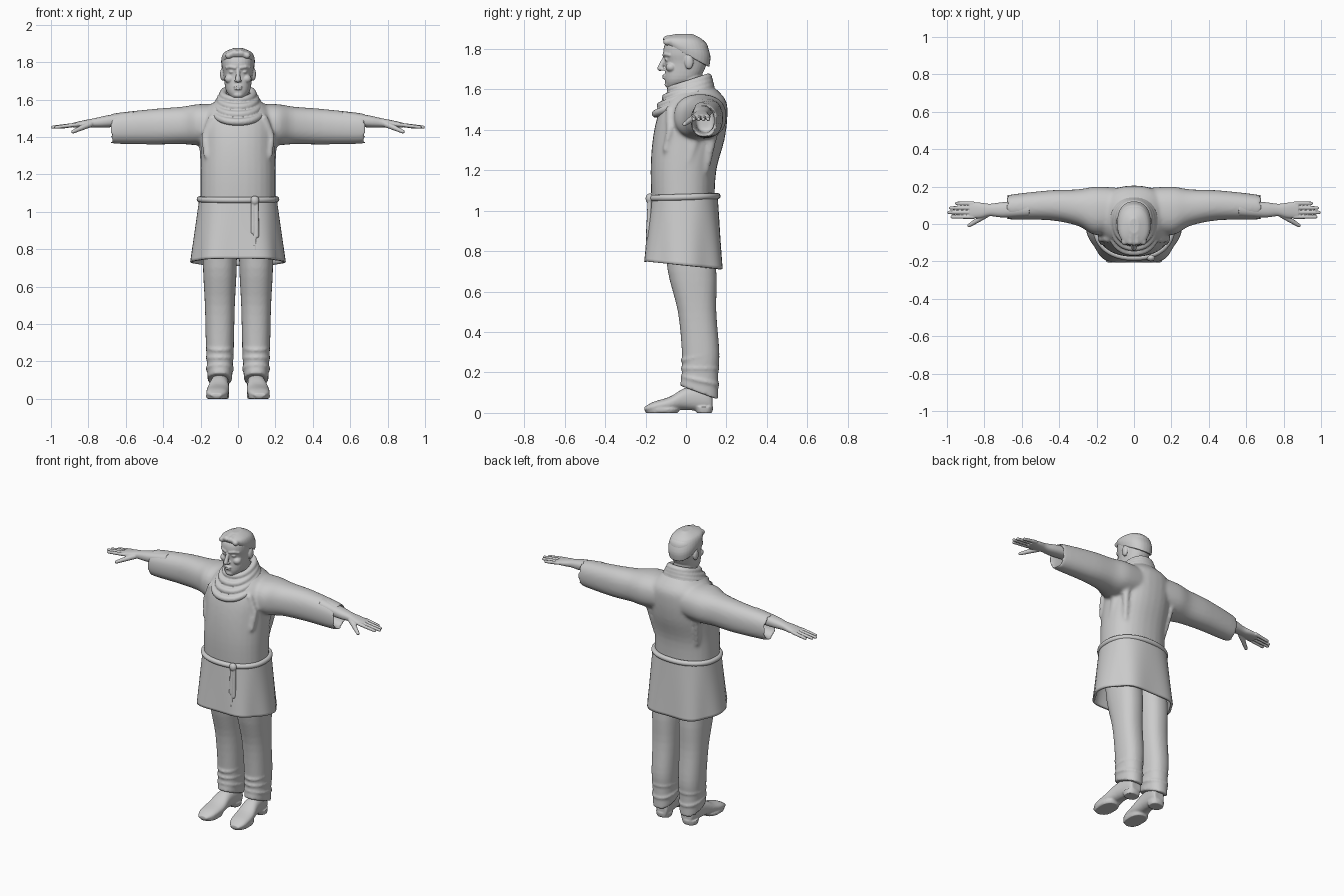
import bpy
import bmesh
import math
from mathutils import Matrix, Vector

if "Cube" in bpy.data.objects:
    bpy.data.objects.remove(bpy.data.objects["Cube"])

colour = (0.6, 0.6, 0.6, 1)
grey = bpy.data.materials.new("plain grey")
grey.use_nodes = True
grey.diffuse_color = colour
grey.node_tree.nodes["Principled BSDF"].inputs["Base Color"].default_value = colour


def smooth_rings(rings, steps=4):
    """Add in-between sections on a smooth curve through the given ones."""
    rings = [Vector(ring) for ring in rings]
    padded = [rings[0], *rings, rings[-1]]
    result = []
    for before, start, end, after in zip(padded, padded[1:], padded[2:], padded[3:]):
        leave, arrive = (end - before) / 2, (after - start) / 2
        for step in range(steps):
            s = step / steps
            ease = s * s * (3 - 2 * s)
            result.append(start.lerp(end, ease) + leave * s * (1 - s) ** 2
                          - arrive * s * s * (1 - s))
    return result + [rings[-1]]


def loft(bm, axis, rings, middle=0, drift=0, sides=32, power=2.3, cap=True, fold=0, closed=False):
    """Skin rounded sections; ring = (position, half width, near, far, optional tilt)."""
    rings = [tuple(ring) + (0,) * (5 - len(ring)) for ring in rings]
    if not closed:
        rings = smooth_rings(rings)
    loops = []
    for index, (position, half, near, far, tilt) in enumerate(rings):
        loop = []
        for k in range(sides):
            angle = math.tau * k / sides
            cosine, sine = math.cos(angle), math.sin(angle)
            wave = 1 + fold * index / len(rings) * math.cos(6 * angle)
            across = math.copysign(abs(cosine) ** (2 / power), cosine) * wave
            along = math.copysign(abs(sine) ** (2 / power), sine) * wave
            u = middle + drift * position + half * across
            v = (near + far) / 2 + (far - near) / 2 * along
            w = position + tilt * along
            corner = {"x": (w, v, u), "y": (u, w, v), "z": (u, v, w)}[axis]
            loop.append(bm.verts.new(corner))
        loops.append(loop)
    pairs = list(zip(loops, loops[1:]))
    if closed:
        pairs.append((loops[-1], loops[0]))
    elif cap:
        bm.faces.new(loops[0])
        bm.faces.new(loops[-1])
    for low, high in pairs:
        for k in range(sides):
            following = (k + 1) % sides
            bm.faces.new((low[k], low[following], high[following], high[k]))


def roll(bm, height, half, near, far, tilt, thickness, middle=0):
    """Closed tube of cloth or cord lying round the body."""
    rings = []
    for k in range(12):
        angle = math.tau * k / 12
        out, up = thickness * math.cos(angle), thickness * math.sin(angle)
        rings.append((height + up, half + out, near - out, far + out, tilt))
    loft(bm, "z", rings, middle=middle, sides=48, power=2.2, closed=True)


def ball(bm, centre, radii):
    place = Matrix.Translation(centre) @ Matrix.Diagonal((*radii, 1))
    bmesh.ops.create_icosphere(bm, subdivisions=3, radius=1, matrix=place)


def limb(bm, points, thick, thin):
    """Round-jointed limb through the points, tapering from thick to thin."""
    points = [Vector(point) for point in points]
    last = len(points) - 1
    radii = [thick + (thin - thick) * i / last for i in range(len(points))]
    for point, radius in zip(points, radii):
        ball(bm, point, (radius, radius, radius))
    for i in range(last):
        step = points[i + 1] - points[i]
        turn = step.to_track_quat("Z", "Y").to_matrix().to_4x4()
        place = Matrix.Translation(points[i] + step / 2) @ turn
        bmesh.ops.create_cone(bm, cap_ends=True, segments=20, radius1=radii[i],
                              radius2=radii[i + 1], depth=step.length, matrix=place)


def mirror_copy(bm):
    copy = bmesh.ops.duplicate(bm, geom=bm.verts[:] + bm.edges[:] + bm.faces[:])
    for item in copy["geom"]:
        if isinstance(item, bmesh.types.BMVert):
            item.co.x *= -1


def finish(bm, name, voxel=0, smooth=3, shell=0):
    """Turn the mesh into an object, optionally merged into one skin or thickened."""
    bmesh.ops.recalc_face_normals(bm, faces=bm.faces[:])
    for face in bm.faces:
        face.smooth = True
    mesh = bpy.data.meshes.new(name)
    bm.to_mesh(mesh)
    bm.free()
    mesh.materials.append(grey)
    obj = bpy.data.objects.new(name, mesh)
    bpy.context.collection.objects.link(obj)
    if shell:
        thickness = obj.modifiers.new("thickness", "SOLIDIFY")
        thickness.thickness, thickness.offset = shell, 0
    if voxel:
        blend = obj.modifiers.new("blend", "REMESH")
        blend.mode, blend.voxel_size, blend.use_smooth_shade = "VOXEL", voxel, True
        soften = obj.modifiers.new("soften", "SMOOTH")
        soften.factor, soften.iterations = 0.5, smooth


# Tunic top: hollow wide sleeves, sagging folds and the torso
bm = bmesh.new()
loft(bm, "x", [(.05, .1, -.03, .19), (.2, .11, -.06, .2), (.3, .1, -.01, .185),
               (.45, .095, .02, .18), (.67, .08, .025, .155), (.65, .065, .04, .14),
               (.55, .06, .05, .14)], middle=1.475, drift=-.045)
limb(bm, [(.14, -.08, 1.5), (.18, -.08, 1.4), (.17, -.1, 1.3)], .02, .015)
limb(bm, [(.15, .16, 1.5), (.17, .13, 1.36), (.15, .1, 1.2)], .03, .015)
limb(bm, [(.19, .05, 1.36), (.18, 0, 1.2), (.17, -.08, 1.1)], .02, .015)
mirror_copy(bm)
loft(bm, "z", [(1.03, .2, -.17, .14), (1.2, .2, -.175, .15), (1.35, .2, -.165, .19),
               (1.47, .2, -.14, .205), (1.55, .17, -.1, .195), (1.62, .08, -.04, .13)])
finish(bm, "tunic_top", voxel=.01, smooth=6)

# Tunic skirt flares to a wavy hem, lower at the back
bm = bmesh.new()
skirt = []
for k in range(5):
    drop = k / 4
    skirt.append((1.07 - .34 * drop, .2 + .04 * drop, -.17 - .035 * drop,
                  .15 + .03 * drop, -.02 * drop))
loft(bm, "z", skirt, sides=64, power=2.5, cap=False, fold=.04)
finish(bm, "tunic_skirt", shell=.014)

# Cord belt around the waist
bm = bmesh.new()
roll(bm, 1.067, .205, -.18, .155, .005, .016)
finish(bm, "belt")

# Belt knot with two hanging cord ends
bm = bmesh.new()
ball(bm, (.09, -.18, 1.06), (.024, .02, .026))
for x, end in ((.08, .89), (.1, .87)):
    limb(bm, [(x, -.18, 1.05), (x, -.185, end)], .01, .013)
limb(bm, [(.09, -.185, .92), (.09, -.2, .75)], .008, .006)
finish(bm, "belt_knot", voxel=.004, smooth=2)

# Cowl: rolls of cloth stacked round the neck, dipping at the front
bm = bmesh.new()
for k in range(4):
    roll(bm, 1.54 + .03 * k, .125 - .015 * k, -.15 + .025 * k, .125 - .005 * k,
         .06 - .01 * k, .02)
loft(bm, "z", [(1.53, .11, -.14, .12, .06), (1.62, .08, -.08, .11, .03)])
finish(bm, "cowl", voxel=.006, smooth=2)

# Head: ears, brows, eyes, cheeks and nostrils, then skull, neck, nose and lips
bm = bmesh.new()
ball(bm, (.083, .015, 1.735), (.013, .022, .035))
limb(bm, [(.015, -.107, 1.77), (.04, -.1, 1.775), (.06, -.08, 1.77)], .01, .009)
ball(bm, (.033, -.093, 1.748), (.015, .012, .009))
ball(bm, (.045, -.073, 1.71), (.027, .027, .024))
ball(bm, (.011, -.115, 1.7), (.009, .011, .008))
mirror_copy(bm)
loft(bm, "z", [(1.61, .035, -.095, -.02), (1.65, .065, -.105, .06), (1.73, .077, -.103, .105),
               (1.78, .085, -.113, .113), (1.83, .08, -.1, .1), (1.865, .035, -.045, .045)])
limb(bm, [(0, .02, 1.52), (0, .02, 1.7)], .07, .06)
limb(bm, [(0, -.105, 1.76), (0, -.128, 1.705)], .009, .014)
for height, width in ((1.669, .025), (1.657, .021)):
    ball(bm, (0, -.105, height), (width, .013, .006))
ball(bm, (0, -.09, 1.625), (.026, .016, .016))
finish(bm, "head", voxel=.004)

# Short hair with a swept fringe
bm = bmesh.new()
loft(bm, "z", [(1.77, .086, -.105, .115, -.06), (1.81, .09, -.115, .12, -.04),
               (1.85, .075, -.1, .09, -.01), (1.875, .025, -.05, .03)])
for k in range(4):
    x = -.05 + .033 * k
    height = 1.85 - 6 * x * x
    limb(bm, [(x, -.095, height), (x, -.06, height + .01)], .018, .014)
finish(bm, "hair", voxel=.005)

# Hands: forearm and palm, four fingers and a thumb
bm = bmesh.new()
loft(bm, "x", [(.56, .04, .04, .13), (.7, .032, .035, .117), (.77, .024, .042, .108),
               (.82, .02, .032, .114), (.88, .013, .03, .117)], middle=1.56, drift=-.11)
for k, tip in enumerate((.972, .99, .98, .948)):
    y = .038 + .024 * k
    limb(bm, [(.86, y, 1.466), (tip, y, 1.452)], .011, .009)
limb(bm, [(.79, .05, 1.468), (.84, .018, 1.447), (.882, -.008, 1.428)], .017, .01)
mirror_copy(bm)
finish(bm, "hands", voxel=.0035, smooth=2)

# Trousers: loose legs with creases bunched above the ankle
bm = bmesh.new()
loft(bm, "z", [(.9, .09, -.11, .12), (.7, .09, -.09, .15), (.5, .08, -.04, .15),
               (.3, .075, -.02, .165), (.2, .07, -.02, .16), (.1, .065, -.03, .16, -.035)],
     middle=.097)
for k in range(3):
    roll(bm, .16 + .06 * k, .065, -.015, .155, .02 * k - .02, .011, middle=.097)
mirror_copy(bm)
finish(bm, "trousers", voxel=.008)

# Shoes: upper, sole and heel
bm = bmesh.new()
loft(bm, "y", [(-.205, .03, .01, .03), (-.16, .055, .005, .055), (-.08, .06, .01, .08),
               (0, .05, .015, .125), (.1, .045, .005, .135), (.13, .035, .005, .1)],
     middle=.1, drift=-.08)
loft(bm, "z", [(0, .055, -.2, -.04), (.02, .06, -.2, -.03)], middle=.112)
loft(bm, "z", [(0, .045, .05, .13), (.03, .05, .04, .135)], middle=.095)
mirror_copy(bm)
finish(bm, "shoes", voxel=.006, smooth=2)
